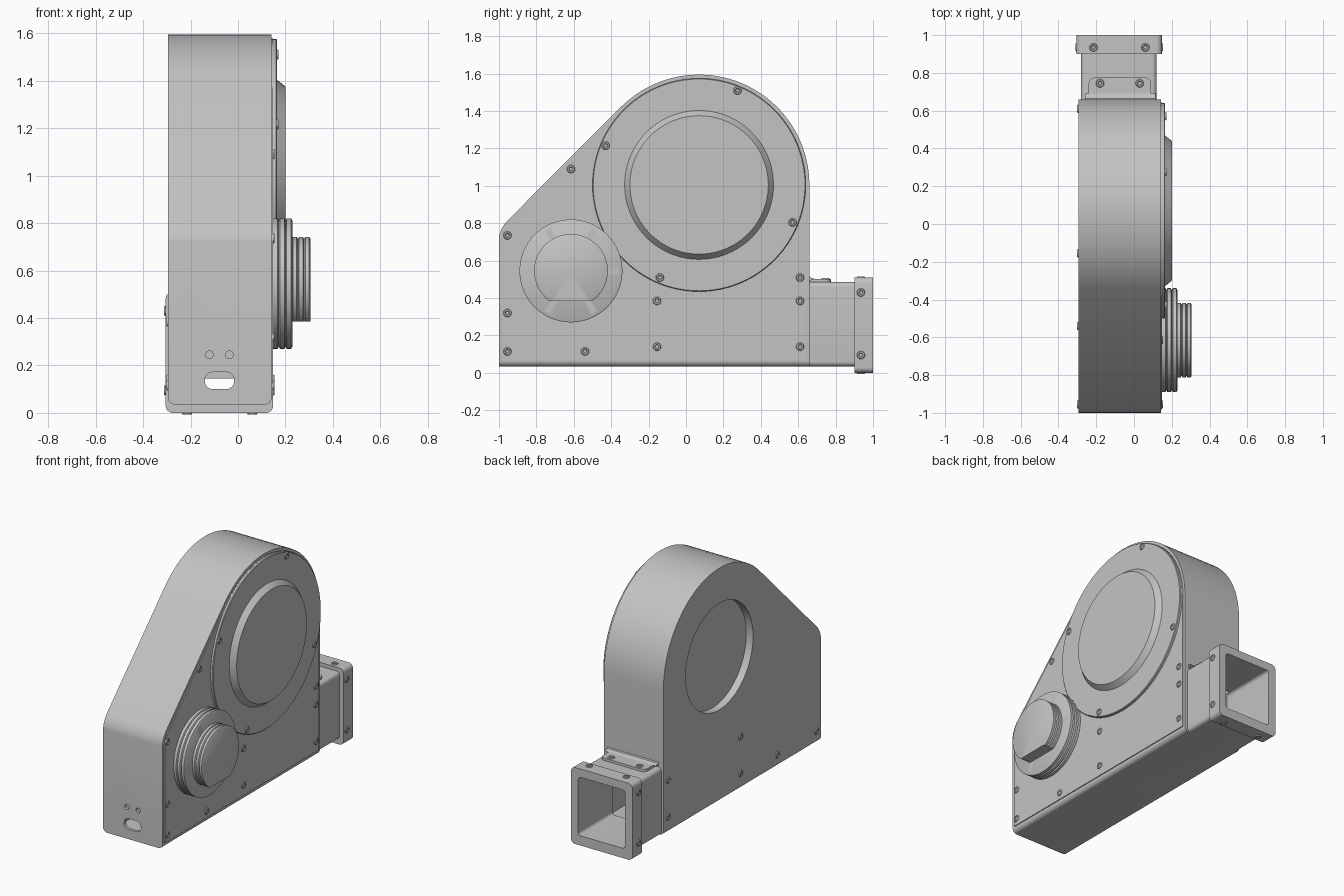
import bpy, bmesh
from math import sin, cos, pi, radians
from mathutils import Vector

cube = bpy.data.objects.get("Cube")
if cube:
    bpy.data.objects.remove(cube, do_unlink=True)

grey = bpy.data.materials.new("plain grey")
grey.use_nodes = True
grey.diffuse_color = (0.55, 0.55, 0.55, 1)
grey.node_tree.nodes["Principled BSDF"].inputs["Base Color"].default_value = grey.diffuse_color

X, Y, Z = Vector((1, 0, 0)), Vector((0, 1, 0)), Vector((0, 0, 1))


def finish(name, bm):
    bmesh.ops.recalc_face_normals(bm, faces=bm.faces)
    mesh = bpy.data.meshes.new(name)
    bm.to_mesh(mesh)
    bm.free()
    mesh.materials.append(grey)
    obj = bpy.data.objects.new(name, mesh)
    bpy.context.collection.objects.link(obj)
    return obj


def round_edges(bm, axis, radius, test=lambda v: True):
    edges = [e for e in bm.edges
             if abs((e.verts[1].co - e.verts[0].co).normalized().dot(axis)) > 0.99
             and all(test(v.co) for v in e.verts)]
    bmesh.ops.bevel(bm, geom=edges, offset=radius, segments=6, profile=0.5, affect='EDGES')


def prism(name, points, x0, x1, bottom_round=0):
    """Extrude a (y, z) outline along x."""
    bm = bmesh.new()
    face = bm.faces.new([bm.verts.new((x0, y, z)) for y, z in points])
    ext = bmesh.ops.extrude_face_region(bm, geom=[face])["geom"]
    bmesh.ops.translate(bm, vec=X * (x1 - x0), verts=[g for g in ext if isinstance(g, bmesh.types.BMVert)])
    if bottom_round:
        low = min(z for y, z in points)
        round_edges(bm, Y, bottom_round, lambda c: c.z < low + 0.001)
    return finish(name, bm)


def box(name, lo, hi, axis=None, radius=0):
    bm = bmesh.new()
    bmesh.ops.create_cube(bm, size=1)
    for v in bm.verts:
        v.co = [(a + b) / 2 + c * (b - a) for a, b, c in zip(lo, hi, v.co)]
    if radius:
        round_edges(bm, axis, radius)
    return finish(name, bm)


def lathe(name, points, centre, axis=X, steps=64):
    """Spin a (radius, height) profile around an axis."""
    bm = bmesh.new()
    verts = [bm.verts.new((r, 0, h)) for r, h in points]
    edges = [bm.edges.new(pair) for pair in zip(verts, verts[1:])]
    bmesh.ops.spin(bm, geom=verts + edges, axis=Z, cent=(0, 0, 0), angle=2 * pi, steps=steps)
    bmesh.ops.remove_doubles(bm, verts=bm.verts, dist=0.0001)
    turn = axis.to_track_quat('Z', 'Y')
    for v in bm.verts:
        v.co = turn @ v.co + Vector(centre)
    return finish(name, bm)


def rod(name, radius, length, centre, axis=X, steps=32):
    return lathe(name, [(0, 0), (radius, 0), (radius, length), (0, length)], centre, axis, steps)


def cut(targets, cutter):
    cutter.hide_render = True
    for obj in targets:
        mod = obj.modifiers.new("cut", 'BOOLEAN')
        mod.operation, mod.solver, mod.object = 'DIFFERENCE', 'EXACT', cutter
        with bpy.context.temp_override(object=obj, active_object=obj):
            bpy.ops.object.modifier_apply(modifier=mod.name)
    bpy.data.objects.remove(cutter, do_unlink=True)


WHEEL = (0.07, 1.005)     # y, z of the fan axis
MOTOR = (-0.615, 0.545)   # y, z of the motor axis


def outline(inset, bottom):
    """Housing side outline: round back, sloping front, square foot."""
    r, front = 0.59 - inset, -1 + inset
    pts = [(WHEEL[0] + r * cos(radians(a)), WHEEL[1] + r * sin(radians(a))) for a in range(0, 136, 5)]
    corner = front + 1.769 - 1.414 * inset
    pts += [(front + 0.036, corner + 0.036), (front + 0.014, corner + 0.002), (front + 0.003, corner - 0.028),
            (front, corner - 0.05), (front, bottom), (WHEEL[0] + r, bottom)]
    return pts


# Housing, hollow inside
housing = prism("housing", outline(0, 0.035), -0.295, 0.142, 0.03)
cut([housing], prism("cavity", outline(0.02, 0.06), -0.235, 0.115))
side_cover = prism("side_cover", outline(0.018, 0.07), 0.14, 0.148)

# Outlet duct with end flange
duct = box("outlet_duct", (-0.28, 0.645, 0.035), (0.12, 0.92, 0.485), Y, 0.025)
flange = box("outlet_flange", (-0.305, 0.9, 0), (0.148, 1, 0.51), Y, 0.03)
cut([housing, duct, flange], box("duct_opening", (-0.25, 0.6, 0.065), (0.095, 1.1, 0.455), Y, 0.02))

# Dished recess on the far side
cut([housing], rod("recess", 0.355, 0.1, (-0.345, *WHEEL), X, 72))

# Front slot, cable holes, floor port and its bolt holes
cut([housing], box("slot", (-0.14, -1.1, 0.1), (-0.016, -0.9, 0.172), Y, 0.034))
for x in (-0.12, -0.036):
    cut([housing], rod("cable_hole", 0.016, 0.2, (x, -1.1, 0.245), Y))
cut([housing], rod("floor_port", 0.08, 0.2, (-0.078, -0.69, -0.1), Z))
for i in range(6):
    a = i * pi / 3
    cut([housing], rod("floor_hole", 0.01, 0.2, (-0.078 + 0.125 * cos(a), -0.69 + 0.125 * sin(a), -0.1), Z, 12))
cut([housing, side_cover], rod("drain_hole", 0.028, 0.2, (0.05, MOTOR[0], 0.195)))
box("inner_baffle", (-0.24, -0.9, 0.145), (0.12, -0.89, 0.32))

# Round fan cover with raised dish, notched around the motor
fan_cover = lathe("fan_cover", [(0, 0.143), (0.57, 0.143), (0.57, 0.161), (0.566, 0.165), (0.398, 0.165),
                                (0.37, 0.2), (0, 0.2)], (0, *WHEEL), X, 96)
cut([fan_cover], rod("motor_notch", 0.29, 0.2, (0.1, *MOTOR), X, 64))


# Motor: ribbed drum and smaller ribbed hub with a flat underside
def ribbed(name, radius, start, end, ribs):
    pts, w = [(0, start)], (end - start) / ribs
    for i in range(ribs):
        h = start + i * w
        pts += [(radius - 0.009, h), (radius, h + 0.005), (radius, h + w - 0.005), (radius - 0.009, h + w)]
    return lathe(name, pts + [(0, end)], (0, *MOTOR))


drum = ribbed("motor_drum", 0.275, 0.143, 0.229, 3)
hub = ribbed("motor_hub", 0.197, 0.226, 0.305, 3)
cut([hub], box("hub_flat", (0.2, -1, 0.2), (0.4, -0.2, 0.385)))
for i in range(6):
    a = i * pi / 3
    cut([drum], rod("drum_hole", 0.012, 0.1, (0.2, MOTOR[0] + 0.235 * cos(a), MOTOR[1] + 0.235 * sin(a)), X, 12))

# Mounting tab where the duct meets the housing
box("duct_tab", (-0.24, 0.62, 0.484), (0.09, 0.775, 0.502), Z, 0.03)
prism("tab_bend", [(0.65, 0.49), (0.69, 0.502), (0.665, 0.51), (0.65, 0.53)], -0.26, 0.115)


# Socket screws
def screw(centre, axis):
    lathe("screw", [(0.023, -0.002), (0.019, 0.006), (0.012, 0.006), (0.009, 0.001), (0, 0.001)], centre, axis, 16)


both_sides = [(-0.955, 0.115), (-0.54, 0.115), (-0.155, 0.14), (-0.155, 0.385), (0.61, 0.14), (0.61, 0.385)]
for y, z in both_sides:
    screw((0.148, y, z), X)
    screw((-0.295, y, z), -X)
for y, z in [(-0.955, 0.735), (-0.955, 0.32), (-0.615, 1.09)]:
    screw((0.148, y, z), X)
for y, z in [(0.61, 0.51), (-0.14, 0.51), (0.57, 0.805), (0.275, 1.51), (-0.43, 1.215)]:
    screw((0.165 if (y - WHEEL[0]) ** 2 + (z - WHEEL[1]) ** 2 < 0.3 else 0.148, y, z), X)
for z in (0.095, 0.43):
    screw((0.148, 0.935, z), X)
    screw((-0.305, 0.935, z), -X)
for x in (-0.215, 0.06):
    screw((x, 0.935, 0.51), Z)
    screw((x, 0.935, 0), -Z)
for x in (-0.18, 0.03):
    screw((x, 0.745, 0.502), Z)

# Smooth curved walls, keep sharp edges
bpy.ops.object.select_all(action='DESELECT')
for obj in bpy.context.collection.objects:
    if obj.type == 'MESH':
        obj.select_set(True)
bpy.context.view_layer.objects.active = housing
bpy.ops.object.shade_smooth_by_angle(angle=radians(30))
